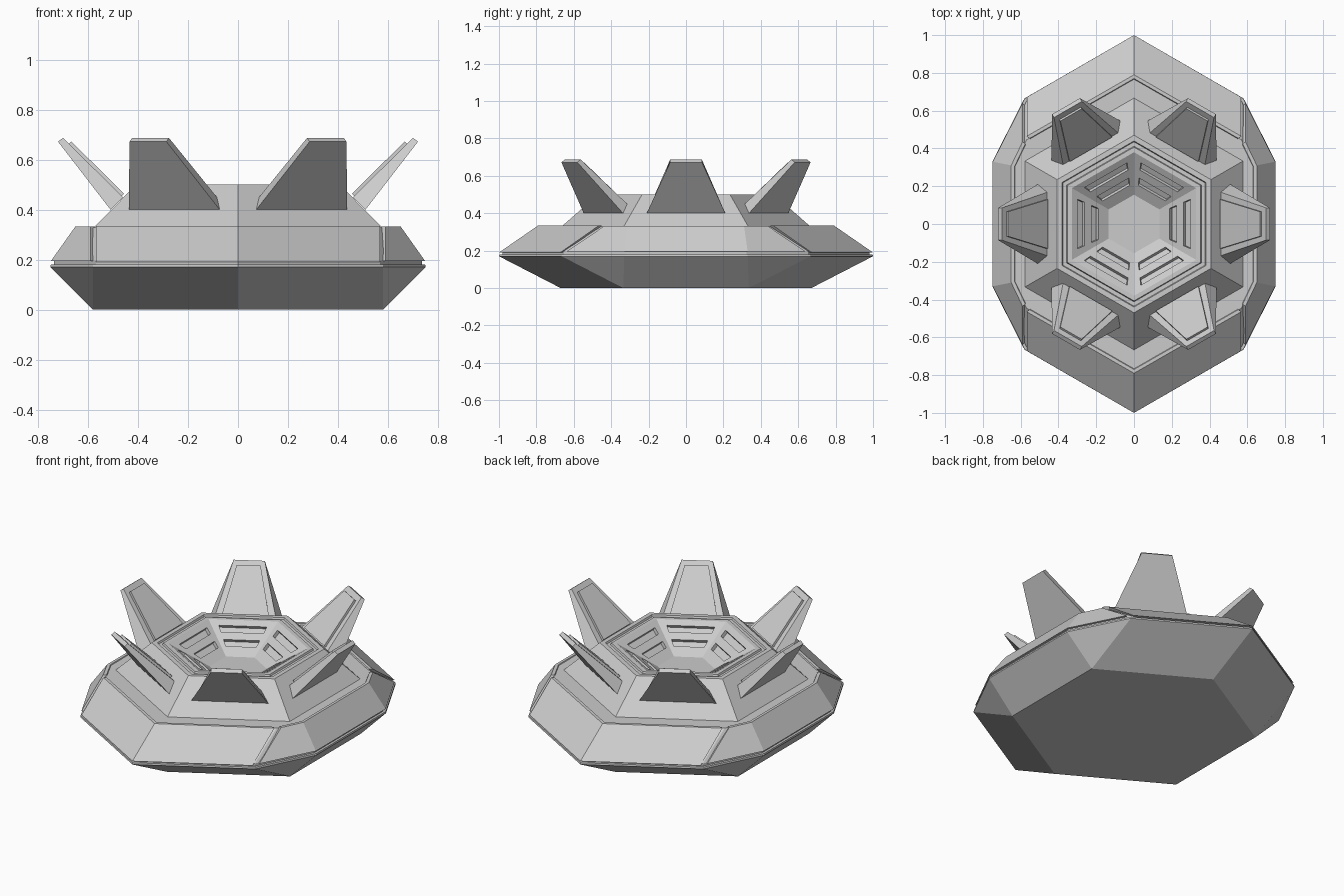
import bpy, bmesh, math
from mathutils import Vector, Matrix

if "Cube" in bpy.data.objects:
    bpy.data.objects.remove(bpy.data.objects["Cube"])


def finish(name, bm):
    bmesh.ops.remove_doubles(bm, verts=bm.verts, dist=0.0005)
    bmesh.ops.recalc_face_normals(bm, faces=bm.faces)
    me = bpy.data.meshes.new(name)
    bm.to_mesh(me)
    bm.free()
    ob = bpy.data.objects.new(name, me)
    bpy.context.collection.objects.link(ob)
    return ob


def add_loft(bm, rings, cap_start=True, cap_end=True):
    vs = [[bm.verts.new(p) for p in r] for r in rings]
    n = len(vs[0])
    for a, b in zip(vs, vs[1:]):
        for i in range(n):
            j = (i + 1) % n
            bm.faces.new((a[i], a[j], b[j], b[i]))
    if cap_start:
        bm.faces.new(vs[0][::-1])
    if cap_end:
        bm.faces.new(vs[-1])


def loft(name, rings, cap_start=True, cap_end=True):
    bm = bmesh.new()
    add_loft(bm, rings, cap_start, cap_end)
    return finish(name, bm)


def outline(p, z, s=1.0):
    """Ten-point plan outline mirrored from tip, shoulder and side points."""
    tip, sh, sd = p
    q = [(0, tip), sh, sd, (sd[0], -sd[1]), (sh[0], -sh[1]), (0, -tip),
         (-sh[0], -sh[1]), (-sd[0], -sd[1]), (-sd[0], sd[1]), (-sh[0], sh[1])]
    return [(x * s, y * s, z) for x, y in q]


def hexagon(r, z):
    return [(r * math.cos(math.radians(30 + 60 * k)),
             r * math.sin(math.radians(30 + 60 * k)), z) for k in range(6)]


OUTER = (1.0, (0.58, 0.665), (0.75, 0.33))
TOP = (0.79, (0.58, 0.455), (0.65, 0.32))
FOOT = (0.67, (0.58, 0.335), (0.58, 0.335))

# Lower hull: hexagonal foot flaring to the ten-sided rim
loft("lower_hull", [outline(FOOT, 0), outline(OUTER, 0.17),
                    outline(OUTER, 0.18, 0.998), outline(OUTER, 0.18, 0.97)])

# Recessed core seen in the gaps between armour panels
loft("hull_core", [outline(OUTER, 0.175, 0.98), outline(OUTER, 0.195, 0.98),
                   outline(TOP, 0.328, 0.98)])


# Armour panels around the upper hull
def panel(name, bottom, top, zb, zt):
    rings = []
    for (bx, by), (tx, ty) in zip(bottom, top):
        rings.append([(bx, by, zb), (tx, ty, zt),
                      (tx * .975, ty * .975, zt), (tx * .96, ty * .96, zt - .02),
                      (bx * .96, by * .96, zb)])
    return loft(name, rings)


for s, label in ((-1, "front"), (1, "back")):
    panel(label + "_panel", [(-.567, s * .672), (0, s), (.567, s * .672)],
          [(-.567, s * .465), (0, s * .79), (.567, s * .465)], .19, .335)
for s, label in ((-1, "left"), (1, "right")):
    panel(label + "_panel",
          [(s * .59, -.64), (s * .748, -.33), (s * .748, .33), (s * .59, .64)],
          [(s * .59, -.435), (s * .65, -.31), (s * .65, .31), (s * .59, .435)],
          .195, .333)

# Raised hexagonal deck with a grooved lip
loft("upper_deck", [hexagon(.67, .325), hexagon(.47, .5), hexagon(.44, .5),
                    hexagon(.435, .49), hexagon(.412, .49), hexagon(.407, .5),
                    hexagon(.38, .5)], False, False)

# Sunken bowl: each wall is a small grid with two recessed slots
bm = bmesh.new()
hi, lo = hexagon(.38, .5), hexagon(.155, .37)
bm.faces.new([bm.verts.new(p) for p in lo])
us = [0, .12, .88, 1]
vs = [0, .28, .46, .66, .84, 1]
slots = []
for k in range(6):
    a, b, c, d = [Vector(p) for p in (lo[k], lo[(k + 1) % 6], hi[(k + 1) % 6], hi[k])]
    grid = [[bm.verts.new(a.lerp(b, u).lerp(d.lerp(c, u), v)) for u in us] for v in vs]
    for j in range(5):
        for i in range(3):
            f = bm.faces.new((grid[j][i], grid[j][i + 1], grid[j + 1][i + 1], grid[j + 1][i]))
            if i == 1 and j in (1, 3):
                slots.append(f)
for f in slots:
    f.normal_update()
    n = f.normal.copy()
    if n.z < 0:
        n.negate()
    new = bmesh.ops.extrude_discrete_faces(bm, faces=[f])["faces"][0]
    bmesh.ops.translate(bm, verts=new.verts, vec=-n * .02)
finish("bowl", bm)

# Six tapered fins with a raised inner plate, set on the deck slopes
normal = Vector((-.70, 0, .71))
in_lo, in_hi = Vector((.46, 0, .45)), Vector((.70, 0, .687))


def inner_quad(t0, w0, t1, w1, off):
    p, q = in_lo.lerp(in_hi, t0) + normal * off, in_lo.lerp(in_hi, t1) + normal * off
    return [p + Vector((0, -w0, 0)), p + Vector((0, w0, 0)),
            q + Vector((0, w1, 0)), q + Vector((0, -w1, 0))]


for k in range(6):
    turn = Matrix.Rotation(math.radians(60 * k), 4, 'Z')
    bm = bmesh.new()
    add_loft(bm, [[(.51, -.21, .4), (.51, .21, .4), (.72, .085, .672), (.72, -.085, .672)],
                  inner_quad(0, .168, 1, .085, 0)])
    add_loft(bm, [inner_quad(.02, .13, .9, .065, -.005),
                  inner_quad(.02, .13, .9, .065, .013)])
    bm.transform(turn)
    finish("fin_%d" % (k + 1), bm)
